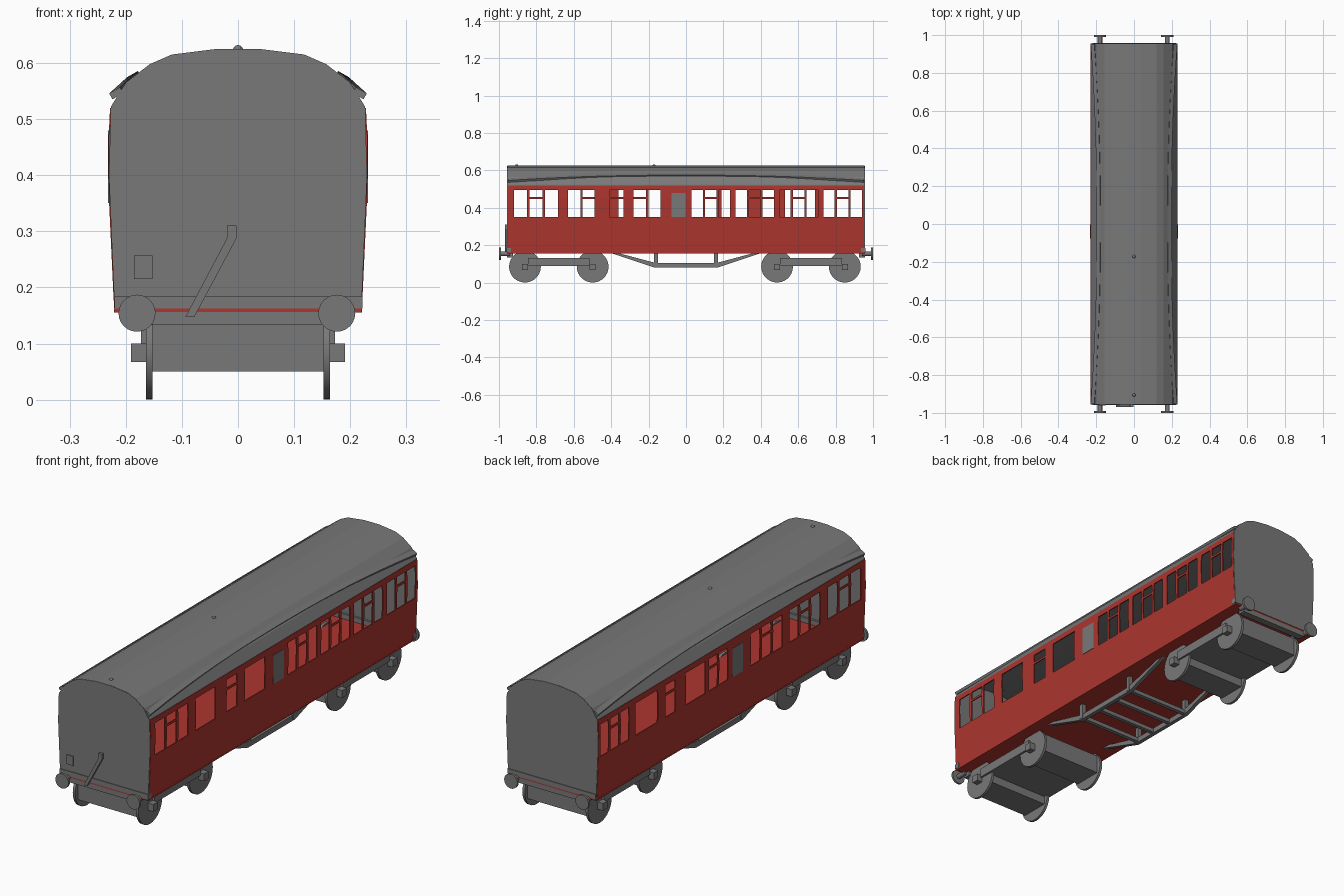
import bpy, bmesh, math

if "Cube" in bpy.data.objects:
    bpy.data.objects.remove(bpy.data.objects["Cube"])

def material(name, rgb):
    m = bpy.data.materials.new(name)
    m.diffuse_color = (*rgb, 1)
    m.use_nodes = True
    m.node_tree.nodes["Principled BSDF"].inputs["Base Color"].default_value = m.diffuse_color
    return m

RED = material("carriage red", (0.42, 0.036, 0.028))
GREY = material("plain grey", (0.19, 0.19, 0.19))

def finish(name, bm, mat, recalc=True):
    if recalc:
        bmesh.ops.recalc_face_normals(bm, faces=bm.faces)
    me = bpy.data.meshes.new(name)
    bm.to_mesh(me)
    bm.free()
    me.materials.append(mat)
    ob = bpy.data.objects.new(name, me)
    bpy.context.collection.objects.link(ob)
    return ob

def prism(name, pts, axis, a, b, mat=GREY):
    """Outline in the xz plane (axis y) or yz plane (axis x), extruded from a to b."""
    bm = bmesh.new()
    place = (lambda p, t: (p[0], t, p[1])) if axis == 'y' else (lambda p, t: (t, p[0], p[1]))
    r0, r1 = [[bm.verts.new(place(p, t)) for p in pts] for t in (a, b)]
    bm.faces.new(r0)
    bm.faces.new(r1)
    for i in range(len(pts)):
        j = (i + 1) % len(pts)
        bm.faces.new((r0[i], r0[j], r1[j], r1[i]))
    return finish(name, bm, mat)

def box(name, x0, x1, y0, y1, z0, z1, mat=GREY):
    return prism(name, [(x0, z0), (x1, z0), (x1, z1), (x0, z1)], 'y', y0, y1, mat)

def disc(name, axis, u, v, r, a, b, n=24):
    pts = [(u + r * math.cos(2 * math.pi * i / n), v + r * math.sin(2 * math.pi * i / n)) for i in range(n)]
    ob = prism(name, pts, axis, a, b)
    for p in ob.data.polygons:
        p.use_smooth = len(p.vertices) == 4
    ob.data.set_sharp_from_angle(angle=math.radians(40))
    return ob

END = 0.953
SIDE = [(0.155, 0.220), (0.185, 0.222), (0.40, 0.232), (0.46, 0.231), (0.52, 0.228)]
ROOF = [(0.228, 0.512), (0.226, 0.523), (0.2, 0.565), (0.157, 0.598), (0.118, 0.615), (0.038, 0.625)]

def side_x(z):
    for (z0, x0), (z1, x1) in zip(SIDE, SIDE[1:]):
        if z <= z1:
            return x0 + (x1 - x0) * (z - z0) / (z1 - z0)
    return SIDE[-1][1]

# Side walls with open windows; each pane is (y0, y1, has a vent bar)
def triple(y, w, gap=0.0125):
    return [(y + k * (w + gap), y + k * (w + gap) + w, k == 1) for k in range(3)]

right_panes = triple(-0.92, 0.07) + [(-0.63, -0.49, 0), (-0.41, -0.335, 1), (-0.28, -0.135, 0)]
for k in range(4):
    right_panes += triple(0.03 + 0.235 * k, 0.06)
left_panes = (triple(-0.92, 0.07) + triple(-0.63, 0.065) + triple(-0.36, 0.067)
              + [(0.03, 0.092, 0), (0.102, 0.165, 1), (0.19, 0.33, 0), (0.405, 0.475, 1), (0.53, 0.69, 0)]
              + triple(0.735, 0.06))

def wall(name, s, panes):
    ys = sorted({round(v, 4) for p in panes for v in p[:2]} | {-END, END})
    zs = [0.155, 0.185, 0.26, 0.35, 0.448, 0.458, 0.495, 0.52]
    bm = bmesh.new()
    grid = [[bm.verts.new((s * side_x(z), y, z)) for z in zs] for y in ys]
    for i in range(len(ys) - 1):
        yc = (ys[i] + ys[i + 1]) / 2
        hit = [p for p in panes if p[0] < yc < p[1]]
        for j in range(len(zs) - 1):
            if hit and j in (3, 5) or hit and j == 4 and not hit[0][2]:
                continue
            q = [grid[i][j], grid[i + 1][j], grid[i + 1][j + 1], grid[i][j + 1]]
            bm.faces.new(q if s > 0 else q[::-1])
    for v in [v for v in bm.verts if not v.link_faces]:
        bm.verts.remove(v)
    ob = finish(name, bm, RED, False)
    mod = ob.modifiers.new("thickness", 'SOLIDIFY')
    mod.thickness = 0.005
    mod.offset = -1

wall("right_side_wall", 1, right_panes)
wall("left_side_wall", -1, left_panes)

# Frosted grey panels
for s, n in ((1, "right"), (-1, "left")):
    a = [(s * (side_x(z) + d), z) for z, d in ((0.35, -0.003), (0.35, 0.002), (0.48, 0.002), (0.48, -0.003))]
    prism(n + "_frosted_window", a, 'y', -0.077, -0.002)

# Roof shell and end walls
half = ROOF + [(-x, z) for x, z in reversed(ROOF)]
inner = [(x * 0.97, z - (0.006 if z > 0.53 else 0)) for x, z in half]
prism("roof", half + inner[::-1], 'y', -END - 0.002, END + 0.002)
outline = [(0.222, 0.185), (0.231, 0.40)] + ROOF
outline = [(x - 0.001, z - 0.001) for x, z in outline]
outline = outline + [(-x, z) for x, z in reversed(outline)]
for s, n in ((-1, "front"), (1, "back")):
    prism(n + "_end_wall", outline, 'y', s * (END - 0.008), s * (END + 0.003))
    box(n + "_end_sill", -0.22, 0.222, s * 0.935, s * 0.959, 0.162, 0.184)
    box(n + "_buffer_beam", -0.172, 0.172, s * 0.925, s * 0.957, 0.134, 0.156)
    # Buffers
    for x in (-0.18, 0.176):
        disc("buffer_head", 'y', x, 0.154, 0.033, s * 0.99, s * 1.0)
        disc("buffer_shaft", 'y', x, 0.154, 0.012, s * 0.94, s * 0.992, 12)
box("floor", -0.221, 0.221, -0.957, 0.957, 0.155, 0.162, RED)

# Curved rain strips lying on the roof
for s, n in ((1, "right"), (-1, "left")):
    bm = bmesh.new()
    rings = []
    for i in range(25):
        t = -1 + i / 12
        k = abs(t) ** 2.2
        cx, cz = 0.185 + 0.032 * k, 0.575 - 0.029 * k
        ring = []
        for a, b in ((-1, -1), (1, -1), (1, 1), (-1, 1)):
            x = cx + a * 0.011 * 0.87 + b * 0.006 * 0.5
            z = cz - a * 0.011 * 0.5 + b * 0.006 * 0.87
            ring.append(bm.verts.new((s * x, t * END, z)))
        rings.append(ring)
    for r, q in zip(rings, rings[1:]):
        for j in range(4):
            bm.faces.new((r[j], r[(j + 1) % 4], q[(j + 1) % 4], q[j]))
    bm.faces.new(rings[0])
    bm.faces.new(rings[-1])
    finish(n + "_rain_strip", bm, GREY)

# Roof vents
for y in (-0.905, -0.172):
    bm = bmesh.new()
    bmesh.ops.create_uvsphere(bm, u_segments=12, v_segments=8, radius=0.009)
    bmesh.ops.translate(bm, verts=bm.verts, vec=(0, y, 0.623))
    finish("roof_vent", bm, GREY)

# Front end pipe and socket plate
pipe = [(-0.02, 0.31), (-0.02, 0.287), (-0.094, 0.147), (-0.078, 0.147), (-0.003, 0.287), (-0.003, 0.31)]
prism("front_pipe", pipe, 'y', -0.968, -0.954)
box("front_socket_plate", -0.185, -0.152, -0.961, -0.954, 0.215, 0.257)

# Bogies: wheels, axle boxes, side bars and cross beams
for c in (-0.68, 0.668):
    box("bogie_frame", -0.152, 0.152, c - 0.18, c + 0.18, 0.088, 0.13)
    for e in (-1, 1):
        y = c + e * 0.181
        box("bogie_cross_beam", -0.152, 0.152, y - 0.066, y + 0.066, 0.05, 0.134)
        for s in (-1, 1):
            disc("wheel", 'x', y, 0.085, 0.085, s * 0.152, s * 0.164, 28)
            box("axle_box", s * 0.16, s * 0.191, y - 0.016, y + 0.016, 0.067, 0.1)
    for s in (-1, 1):
        box("bogie_side_bar", s * 0.15, s * 0.173, c - 0.165, c + 0.165, 0.088, 0.13)

# Underframe truss on each side, with posts and cross bars
top = [(-0.40, 0.157), (-0.168, 0.092), (0.168, 0.092), (0.40, 0.157)]
low = [(0.36, 0.157), (0.16, 0.104), (-0.16, 0.104), (-0.36, 0.157)]
low = [(y, z) for y, z in low]
top = [(y, z - (0.012 if z < 0.1 else 0)) for y, z in top]
for s in (-1, 1):
    prism("truss_rod", top + low, 'x', s * 0.15, s * 0.168)
    for y in (-0.16, 0.16):
        box("truss_post", s * 0.15, s * 0.17, y - 0.01, y + 0.01, 0.085, 0.157)
for y in (-0.16, -0.055, 0.055, 0.16):
    box("truss_cross_bar", -0.155, 0.155, y - 0.009, y + 0.009, 0.084, 0.102)
